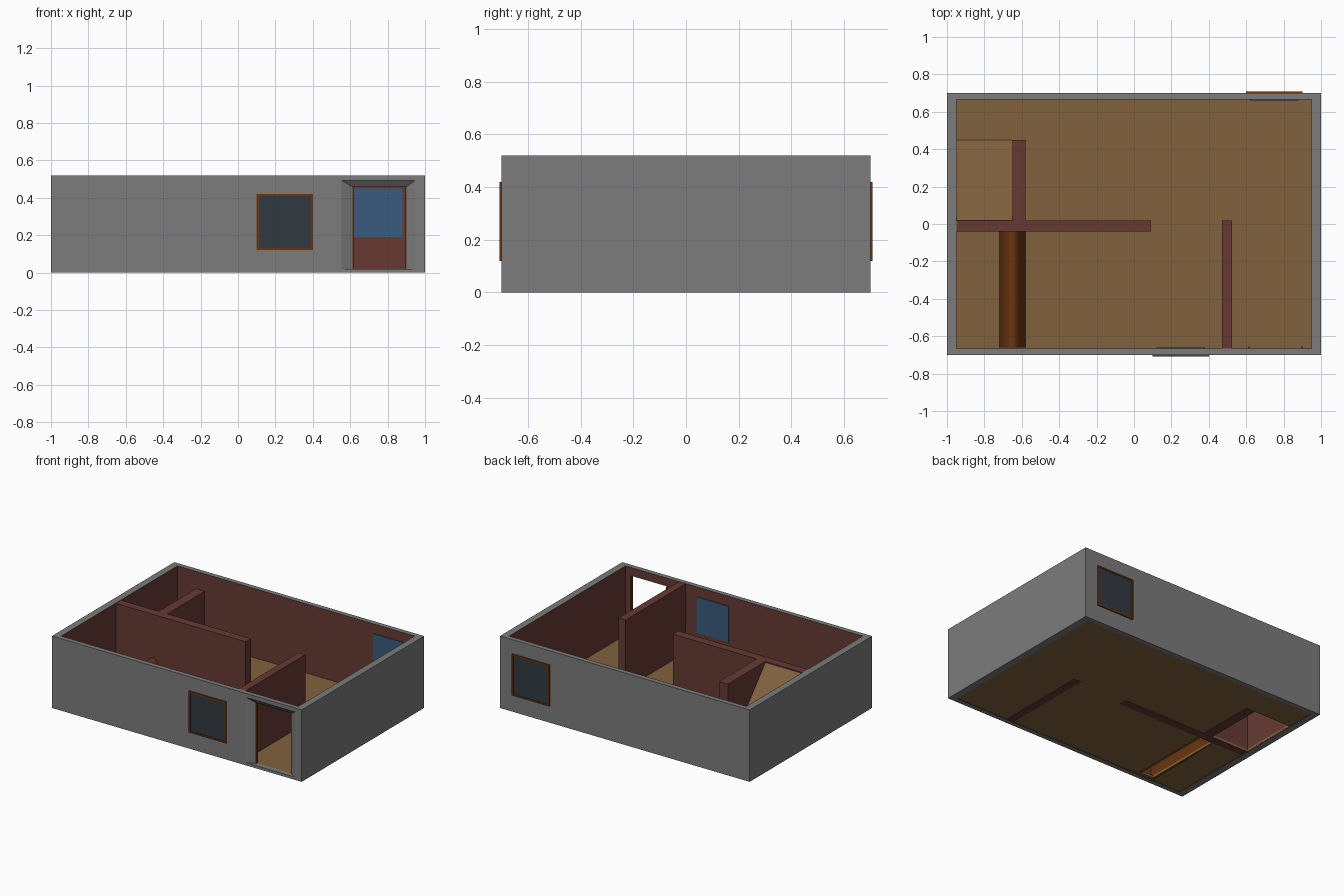
import bpy, bmesh, math

if "Cube" in bpy.data.objects:
    bpy.data.objects.remove(bpy.data.objects["Cube"])

H = 0.52

def mat(name, c):
    m = bpy.data.materials.new(name)
    m.diffuse_color = (*c, 1)
    m.use_nodes = True
    m.node_tree.nodes["Principled BSDF"].inputs["Base Color"].default_value = m.diffuse_color
    return m

GREY = mat("grey plaster", (0.20, 0.20, 0.20))
RED = mat("red brown wall", (0.135, 0.042, 0.034))
WOOD = mat("wood floor", (0.22, 0.122, 0.048))
TRIM = mat("orange brown trim", (0.15, 0.036, 0.005))
GLASS = mat("dark glass", (0.030, 0.042, 0.052))
BLUE = mat("blue pane", (0.042, 0.102, 0.205))

def make(name, verts, faces, m):
    me = bpy.data.meshes.new(name)
    me.from_pydata(verts, [], faces)
    bm = bmesh.new()
    bm.from_mesh(me)
    bmesh.ops.recalc_face_normals(bm, faces=bm.faces)
    bm.to_mesh(me)
    bm.free()
    ob = bpy.data.objects.new(name, me)
    bpy.context.collection.objects.link(ob)
    me.materials.append(m)
    return ob

def prism(name, a, b, m):
    """Solid between two matching outlines."""
    n = len(a)
    faces = [tuple(range(n)), tuple(range(n, 2 * n))]
    faces += [(i, (i + 1) % n, n + (i + 1) % n, n + i) for i in range(n)]
    return make(name, a + b, faces, m)

def rect_y(x0, x1, z0, z1, y):
    return [(x0, y, z0), (x1, y, z0), (x1, y, z1), (x0, y, z1)]

def box(name, x0, x1, y0, y1, z0, z1, m):
    return prism(name, rect_y(x0, x1, z0, z1, y0), rect_y(x0, x1, z0, z1, y1), m)

def cut(ob, cutter):
    cutter.hide_render = True
    md = ob.modifiers.new("cut", 'BOOLEAN')
    md.operation = 'DIFFERENCE'
    md.solver = 'EXACT'
    md.object = cutter
    bpy.context.view_layer.objects.active = ob
    bpy.ops.object.modifier_apply(modifier=md.name)
    bpy.data.objects.remove(cutter)

# outer walls: hollow shell with a splayed doorway at the front
walls = box("outer_walls", -1, 1, -0.7, 0.7, 0, H, GREY)
cut(walls, box("room_cutter", -0.95, 0.95, -0.665, 0.665, -0.1, 0.7, GREY))
cut(walls, prism("splay_cutter", rect_y(0.55, 0.95, 0.02, 0.495, -0.702),
                 rect_y(0.612, 0.902, 0.02, 0.46, -0.675), GREY))
cut(walls, box("door_cutter", 0.612, 0.902, -0.69, -0.6, 0.02, 0.46, GREY))
me = walls.data
me.materials.clear()
me.materials.append(GREY)
me.materials.append(RED)
for p in me.polygons:
    inner_x = abs(abs(p.center.x) - 0.95) < 0.004 and abs(p.normal.x) > 0.9
    inner_y = abs(abs(p.center.y) - 0.665) < 0.004 and abs(p.normal.y) > 0.9
    p.material_index = 1 if inner_x or inner_y else 0

# floor with stairwell opening and slot under the arch
floor = box("floor", -0.95, 0.95, -0.665, 0.665, 0.004, 0.02, WOOD)
cut(floor, box("stair_cutter", -0.949, -0.65, 0.02, 0.45, -0.1, 0.1, WOOD))
cut(floor, box("slot_cutter", -0.70, -0.60, -0.64, -0.04, -0.1, 0.1, WOOD))

# inner partition walls
for name, x0, x1, y0, y1 in (("long_partition", -0.95, 0.09, -0.04, 0.02),
                             ("stair_partition", -0.65, -0.58, 0.02, 0.45),
                             ("entry_partition", 0.47, 0.525, -0.665, 0.02)):
    box(name, x0, x1, y0, y1, 0.002, H - 0.002, RED)

# stair ramp rising towards the long partition
def ramp_side(x):
    return [(x, 0.45, 0.005), (x, 0.45, 0.02), (x, 0.02, 0.51), (x, 0.02, 0.49)]
prism("stair_ramp", ramp_side(-0.95), ramp_side(-0.65), WOOD)

# hollow rounded arch running along the room
def arch(y):
    out = []
    for r, h, order in ((0.07, 0.20, range(17)), (0.052, 0.18, range(16, -1, -1))):
        out += [(-0.65 + r * math.cos(math.pi * i / 16), y,
                 0.004 + h * math.sin(math.pi * i / 16)) for i in order]
    return out
ob = prism("arch", arch(-0.66), arch(-0.04), TRIM)
bpy.ops.object.select_all(action='DESELECT')
ob.select_set(True)
bpy.context.view_layer.objects.active = ob
bpy.ops.object.shade_smooth_by_angle(angle=math.radians(40))

# windows: trim and glass outside, blue pane inside
for side, s, x0 in (("front", -1, 0.1), ("back", 1, 0.6)):
    x1, z0, z1, t = x0 + 0.3, 0.12, 0.42, 0.011
    ya, yb = sorted((s * 0.70, s * 0.708))
    for part, a, b, c, d in (("left", x0, x0 + t, z0, z1), ("right", x1 - t, x1, z0, z1),
                             ("bottom", x0 + t, x1 - t, z0, z0 + t),
                             ("top", x0 + t, x1 - t, z1 - t, z1)):
        box(f"{side}_window_trim_{part}", a, b, ya, yb, c, d, TRIM)
    ya, yb = sorted((s * 0.70, s * 0.704))
    box(f"{side}_window_glass", x0 + t, x1 - t, ya, yb, z0 + t, z1 - t, GLASS)
    ya, yb = sorted((s * 0.665, s * 0.66))
    box(f"{side}_inner_pane", x0 + 0.02, x1 - 0.02, ya, yb, 0.19, 0.45, BLUE)

# thin door jambs
for name, a, b in (("left", 0.612, 0.618), ("right", 0.896, 0.902)):
    box(f"door_jamb_{name}", a, b, -0.675, -0.655, 0.02, 0.46, TRIM)
